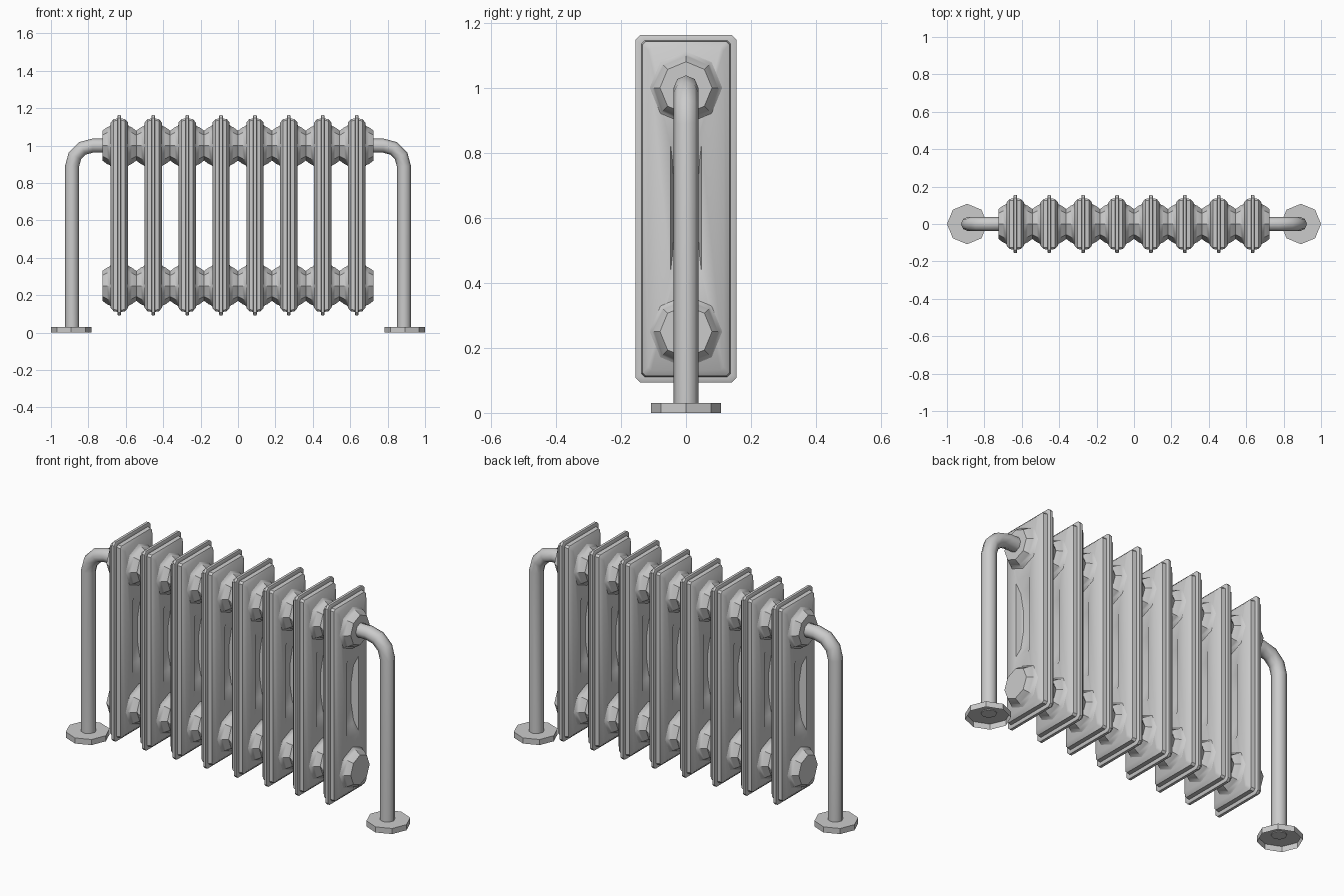
import bpy, bmesh, math
from mathutils import Vector

if "Cube" in bpy.data.objects:
    bpy.data.objects.remove(bpy.data.objects["Cube"])

COUNT, PITCH = 8, 0.18125
TOP_Z, LOW_Z = 1.0, 0.25


def loft(name, rings, cap_start=False, cap_end=False, angle=None, outward=None):
    """Skin equal-length rings of points into one object."""
    bm = bmesh.new()
    loops = [[bm.verts.new(p) for p in ring] for ring in rings]
    for a, b in zip(loops, loops[1:]):
        n = len(a)
        for i in range(n):
            bm.faces.new((a[i], a[(i + 1) % n], b[(i + 1) % n], b[i]))
    if cap_start:
        bm.faces.new(loops[0])
    if cap_end:
        bm.faces.new(loops[-1])
    bmesh.ops.recalc_face_normals(bm, faces=bm.faces)
    # Open shells: make the faces point away from the given axis point
    if outward is not None:
        f = bm.faces[0]
        if f.normal.dot(f.calc_center_median() - Vector(outward)) < 0:
            bmesh.ops.reverse_faces(bm, faces=bm.faces)
    mesh = bpy.data.meshes.new(name)
    bm.to_mesh(mesh)
    bm.free()
    ob = bpy.data.objects.new(name, mesh)
    bpy.context.collection.objects.link(ob)
    if angle:
        bpy.ops.object.select_all(action='DESELECT')
        ob.select_set(True)
        bpy.context.view_layer.objects.active = ob
        bpy.ops.object.shade_smooth_by_angle(angle=math.radians(angle))
    return ob


def panel_ring(x, hy, z0, z1, c):
    """Rectangle with cut corners in the plane at x."""
    return [(x, hy - c, z0), (x, hy, z0 + c), (x, hy, z1 - c), (x, hy - c, z1),
            (x, c - hy, z1), (x, -hy, z1 - c), (x, -hy, z0 + c), (x, c - hy, z0)]


def circle(center, r, u, v, n=8):
    c, u, v = Vector(center), Vector(u), Vector(v)
    return [c + r * (math.cos(2 * math.pi * i / n) * u + math.sin(2 * math.pi * i / n) * v)
            for i in range(n)]


# Half fin from rim to recess floor: x, half width, bottom, top, corner cut
HALF_FIN = [
    (0.007, 0.155, 0.093, 1.163, 0.015),
    (0.010, 0.150, 0.098, 1.158, 0.014),
    (0.010, 0.137, 0.111, 1.145, 0.010),
    (0.030, 0.134, 0.114, 1.142, 0.010),
    (0.046, 0.116, 0.132, 1.124, 0.010),
    (0.046, 0.048, 0.420, 0.840, 0.012),
    (0.022, 0.042, 0.470, 0.790, 0.012),
    (0.012, 0.036, 0.560, 0.700, 0.012),
]
# Half hub: x offset, radius
HUB = [(0.044, 0.114), (0.052, 0.104), (0.066, 0.098), (PITCH / 2, 0.080)]

for i in range(COUNT):
    cx = (i - (COUNT - 1) / 2) * PITCH
    # Fin with rim, raised body and a recess on both sides
    rings = [panel_ring(cx - x, *r) for x, *r in reversed(HALF_FIN)]
    rings += [panel_ring(cx + x, *r) for x, *r in HALF_FIN]
    loft(f"fin_{i + 1}", rings, True, True, 35)
    # Upper and lower hubs joining neighbouring fins
    for s, side in ((-1, "left"), (1, "right")):
        end = (i == 0 and s < 0) or (i == COUNT - 1 and s > 0)
        for z, level in ((TOP_Z, "upper"), (LOW_Z, "lower")):
            loft(f"{level}_hub_{i + 1}_{side}",
                 [circle((cx + s * x, 0, z), r, (0, 0, 1), (0, 1, 0)) for x, r in HUB],
                 cap_end=end, angle=35, outward=(cx, 0, z))

PIPE_X, PIPE_R, BEND = 0.887, 0.038, 0.11
for s, side in ((-1, "left"), (1, "right")):
    # Supply pipe: out of the top hub, round the bend, down to the foot
    path = [(0.715, TOP_Z, 90)]
    for k in range(4):
        a = math.radians(90 - 30 * k)
        path.append((PIPE_X - BEND + BEND * math.cos(a),
                     TOP_Z - BEND + BEND * math.sin(a), 90 - 30 * k))
    path.append((PIPE_X, 0.026, 0))
    rings = []
    for x, z, deg in path:
        a = math.radians(deg)
        rings.append(circle((s * x, 0, z), PIPE_R,
                            (s * math.cos(a), 0, math.sin(a)), (0, 1, 0)))
    loft(f"pipe_{side}", rings, True, True, 50)
    # Foot plate, open underneath
    loft(f"foot_plate_{side}",
         [circle((s * 0.892, 0, z), 0.108, (1, 0, 0), (0, 1, 0)) for z in (0, 0.03)],
         cap_end=True, outward=(s * 0.892, 0, 0.015))
